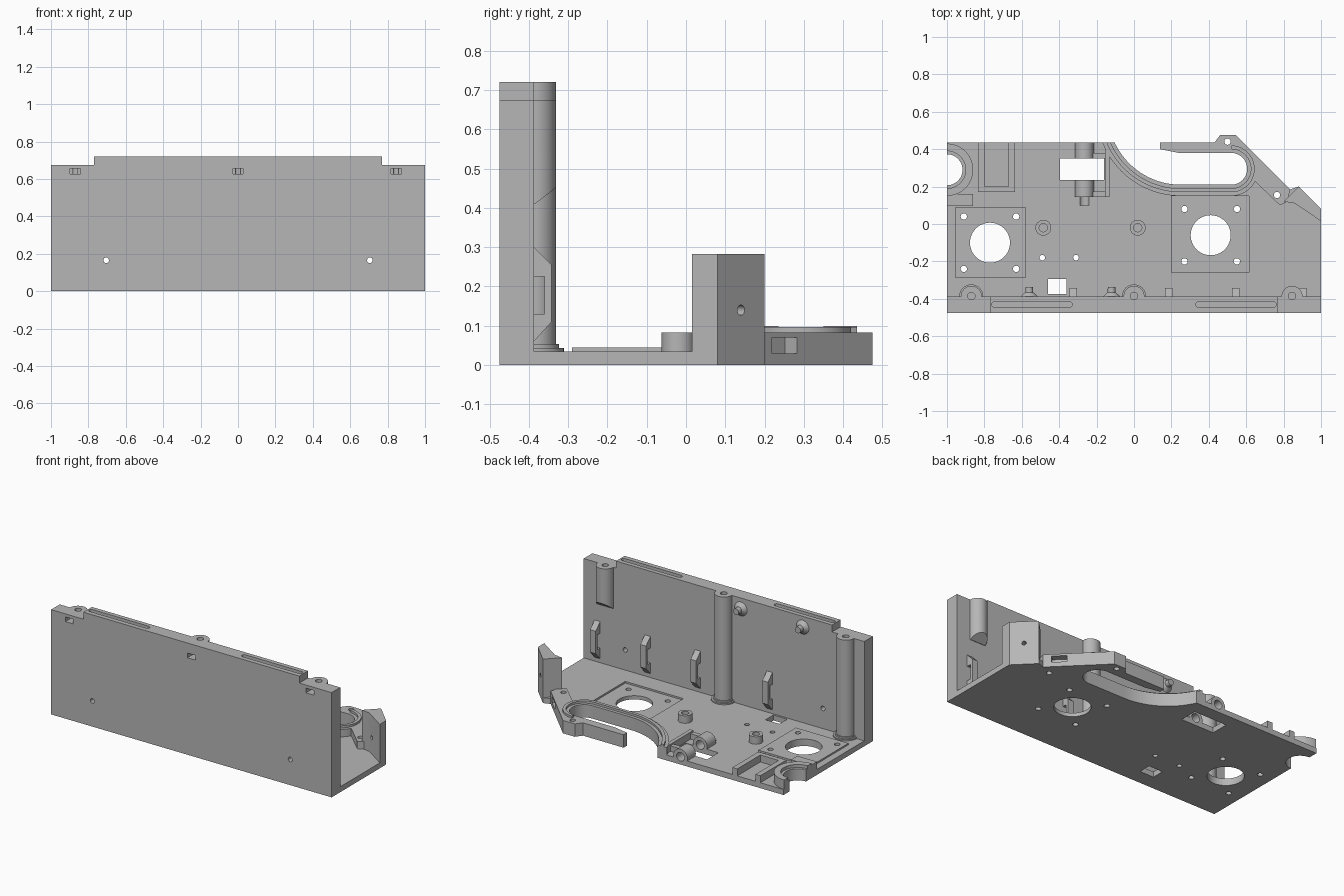
import bpy, bmesh
from math import sin, cos, radians, asin, degrees, pi
from mathutils import Matrix

if "Cube" in bpy.data.objects:
    bpy.data.objects.remove(bpy.data.objects["Cube"])

grey = bpy.data.materials.new("matte grey")
grey.use_nodes = True
colour = (0.47, 0.47, 0.47, 1)
grey.diffuse_color = colour
grey.node_tree.nodes["Principled BSDF"].inputs["Base Color"].default_value = colour

FLOOR = 0.035      # top of base plate
WALL = -0.387      # inner face of tall wall
BACK = 0.435
cutters, parts = [], []


def prism(name, pts, a, b, axis="z", cutter=False):
    """Extrude a 2D outline from a to b along an axis."""
    place = {"z": lambda u, v, w: (u, v, w),
             "y": lambda u, v, w: (u, w, v),
             "x": lambda u, v, w: (w, u, v)}[axis]
    bm = bmesh.new()
    face = bm.faces.new([bm.verts.new(place(u, v, a)) for u, v in pts])
    top = bmesh.ops.extrude_face_region(bm, geom=[face])["geom"]
    shift = place(0, 0, b - a)
    bmesh.ops.translate(bm, vec=shift, verts=[g for g in top if isinstance(g, bmesh.types.BMVert)])
    bmesh.ops.recalc_face_normals(bm, faces=bm.faces)
    return finish(name, bm, cutter)


def finish(name, bm, cutter=False):
    mesh = bpy.data.meshes.new(name)
    bm.to_mesh(mesh)
    bm.free()
    obj = bpy.data.objects.new(name, mesh)
    bpy.context.scene.collection.objects.link(obj)
    mesh.materials.append(grey)
    obj.hide_render = cutter
    (cutters if cutter else parts).append(obj)
    return obj


def arc(cx, cy, r, start, end, n=24):
    steps = [radians(start + (end - start) * i / n) for i in range(n + 1)]
    return [(cx + r * cos(t), cy + r * sin(t)) for t in steps]


def circle(cx, cy, r, n=32):
    return arc(cx, cy, r, 0, 360, n)[:-1]


def rect(x0, x1, y0, y1):
    return [(x0, y0), (x1, y0), (x1, y1), (x0, y1)]


def hole(pts, a=-0.1, b=0.3, axis="z"):
    return prism("cutter", pts, a, b, axis, True)


def cut(obj, *tools):
    """Subtract tools and bake the result."""
    for tool in tools:
        mod = obj.modifiers.new("cut", "BOOLEAN")
        mod.operation, mod.solver, mod.object = "DIFFERENCE", "EXACT", tool
    bpy.context.view_layer.update()
    graph = bpy.context.evaluated_depsgraph_get()
    mesh = bpy.data.meshes.new_from_object(obj.evaluated_get(graph))
    obj.modifiers.clear()
    obj.data = mesh


def turned_box(cx, cy, cz, size):
    """Box cutter turned to face the slanted corner."""
    bm = bmesh.new()
    m = Matrix.Translation((cx, cy, cz)) @ Matrix.Rotation(pi / 4, 4, "Z") @ Matrix.Diagonal((*size, 1))
    bmesh.ops.create_cube(bm, size=1, matrix=m)
    return finish("cutter", bm, True)


# Curved opening in the back edge, and an outline offset from it
ARC_X, ARC_Y, END_X, END_Y = 0.25, 0.6, 0.52, 0.295


def track(d, end):
    r = 0.39 + d
    start = 180 + degrees(asin((ARC_Y - BACK) / r))
    return arc(ARC_X, ARC_Y, r, start, 270) + arc(END_X, END_Y, 0.085 + d, -90, end)


opening = hole(arc(ARC_X, ARC_Y, 0.39, 180, 270) + arc(END_X, END_Y, 0.085, -90, 90)
               + [(0.24, 0.38), (0.14, 0.40), (0.14, ARC_Y)])
corner_holes = [hole(circle(x, y, 0.017, 16)) for x, y in ((0.765, 0.155), (0.5, 0.44))]
pocket = turned_box(0.767, 0.248, 0.05, (0.08, 0.09, 0.04))

# Motor mounts: large bore with four screw holes
mounts = []
for mx, my in ((-0.77, -0.1), (0.41, -0.06)):
    mounts.append([hole(circle(mx, my, 0.107, 48))]
                  + [hole(circle(mx + i, my + j, 0.017, 16)) for i in (-0.14, 0.14) for j in (-0.14, 0.14)])
recess = hole(rect(0.2, 0.615, -0.26, 0.149), 0.024, 0.06)
round_notch = hole(circle(-1, 0.29, 0.083, 48))
window = hole(rect(-0.395, -0.16, 0.235, 0.35))
bore = hole(circle(-0.265, 0.05, 0.028), 0.1, 0.5, "y")

# Base plate
slant = [(0.835, 0.185), (0.545, 0.475), (0.46, 0.475), (0.43, BACK)]
base = prism("base_plate", [(-1, WALL), (1, WALL), (1, 0.08), (0.88, 0.2)] + slant + [(-1, BACK)], 0, FLOOR)
cut(base, opening, recess, *mounts[0], *mounts[1], round_notch, window, bore, pocket, *corner_holes,
    hole(rect(-0.46, -0.36, -0.375, -0.295)),
    *[hole(circle(x, -0.18, 0.015, 16)) for x in (-0.49, -0.31)])

# Raised plate under the round mount
pad = prism("mount_pad", rect(-0.955, -0.58, -0.29, 0.09), FLOOR, 0.045)
cut(pad, *mounts[0])

# Raised track, back bar and slanted corner
rail = prism("track_body", track(0.06, -28) + [(0.78, 0.10), (0.82, 0.12)] + slant, FLOOR, 0.083)
cut(rail, opening, pocket, *corner_holes)
prism("track_lip", track(0.02, 90) + track(0.04, 90)[::-1], 0.083, 0.097)

# Tall corner post with a cross hole
post = prism("corner_post", [(1, 0.015), (1, 0.08), (0.88, 0.2), (0.80, 0.12), (0.86, 0.11)], FLOOR, 0.283)
bm = bmesh.new()
aim = Matrix.Translation((0.94, 0.14, 0.14)) @ Matrix.Rotation(pi / 4, 4, "Z") @ Matrix.Rotation(pi / 2, 4, "Y")
bmesh.ops.create_cone(bm, cap_ends=True, segments=20, radius1=0.013, radius2=0.013, depth=0.4, matrix=aim)
cut(post, finish("cutter", bm, True))

# Round spacers
for x in (-0.485, 0.02):
    boss = prism("spacer", circle(x, -0.02, 0.042), FLOOR, 0.083)
    cut(boss, hole(circle(x, -0.02, 0.022)))

# Half ring and clamp block on the side edge
ring = prism("half_ring", arc(-1, 0.29, 0.14, -90, 90), FLOOR, 0.095)
cut(ring, round_notch, hole(circle(-1, 0.29, 0.1, 48), 0.075, 0.2))
prism("clamp_block", rect(-1, -0.86, 0.095, 0.16), FLOOR, 0.085)

# Open tray on the back edge
tray = prism("tray_wall", rect(-0.835, -0.635, 0.17, BACK), FLOOR, 0.08)
cut(tray, hole(rect(-0.8, -0.67, 0.2, 0.5)))

# Shaft bearings and their side bracket
for y0, y1 in ((0.145, 0.235), (0.35, BACK)):
    bearing = prism("shaft_bearing", circle(-0.265, 0.05, 0.05), y0, y1, "y")
    cut(bearing, bore)
    prism("bearing_web", rect(-0.225, -0.15, y0, y0 + 0.03), FLOOR, 0.07)
prism("bracket_wall", rect(-0.155, -0.13, 0.145, BACK), FLOOR, 0.08)

# Tall wall with stepped top, grooves and holes
wall = prism("tall_wall", [(-1, 0), (1, 0), (1, 0.675), (0.77, 0.675), (0.77, 0.72),
                           (-0.77, 0.72), (-0.77, 0.675), (-1, 0.675)], -0.475, WALL, "y")
COLUMNS = ((-0.87, FLOOR, 0.675), (0, FLOOR, 0.72), (0.845, 0.41, 0.675))
screw = [hole(circle(x, -0.385, 0.02, 20), 0.55, 0.8) for x, lo, hi in COLUMNS]
nut_slots = [hole(rect(x - 0.028, x + 0.028, 0.625, 0.655), -0.5, -0.4, "y") for x, lo, hi in COLUMNS]
grooves = [hole(arc(s * 0.545 + 0.2, -0.43, 0.015, -90, 90, 8) + arc(s * 0.545 - 0.2, -0.43, 0.015, 90, 270, 8),
                0.695, 0.8) for s in (-1, 1)]
wall_holes = [hole(circle(s * 0.705, 0.165, 0.015, 16), -0.6, -0.3, "y") for s in (-1, 1)]
cut(wall, *screw, *nut_slots, *grooves, *wall_holes)

# Half round screw columns, the short one with a sloped foot
for (x, lo, hi), tool in zip(COLUMNS, screw):
    column = prism("screw_column", arc(x, WALL, 0.056, 0, 180), lo, hi)
    if lo > FLOOR:
        cut(column, tool, hole([(WALL - 0.01, 0.40), (-0.32, 0.46), (-0.32, 0.35), (-0.4, 0.35)], 0.7, 1, "x"))
    else:
        cut(column, tool)
        for i, flare in enumerate((0.076, 0.064)):
            prism("column_foot", arc(x, WALL, flare, 0, 180), FLOOR, 0.043 + i * 0.01)

# Cable clips with an open loop
for x in (-0.325, 0.187, 0.545, 0.903):
    clip = prism("cable_clip", [(WALL, 0.06), (-0.342, 0.11), (-0.342, 0.255), (WALL, 0.30)], x - 0.02, x + 0.02, "x")
    cut(clip, hole(rect(-0.4, -0.36, 0.13, 0.225), x - 0.1, x + 0.1, "x"))

# Flared pegs high on the wall
for x in (-0.56, -0.12):
    for name, r1, r2, depth in (("peg_flare", 0.045, 0.022, 0.022), ("peg", 0.022, 0.02, 0.05)):
        bm = bmesh.new()
        m = Matrix.Translation((x, WALL + depth / 2, 0.65)) @ Matrix.Rotation(-pi / 2, 4, "X")
        bmesh.ops.create_cone(bm, cap_ends=True, segments=28, radius1=r1, radius2=r2, depth=depth, matrix=m)
        finish(name, bm)

# Remove helpers and smooth the round faces
for tool in cutters:
    bpy.data.objects.remove(tool)
bpy.ops.object.select_all(action="DESELECT")
for part in parts:
    part.select_set(True)
bpy.context.view_layer.objects.active = base
bpy.ops.object.shade_smooth_by_angle(angle=radians(30))
